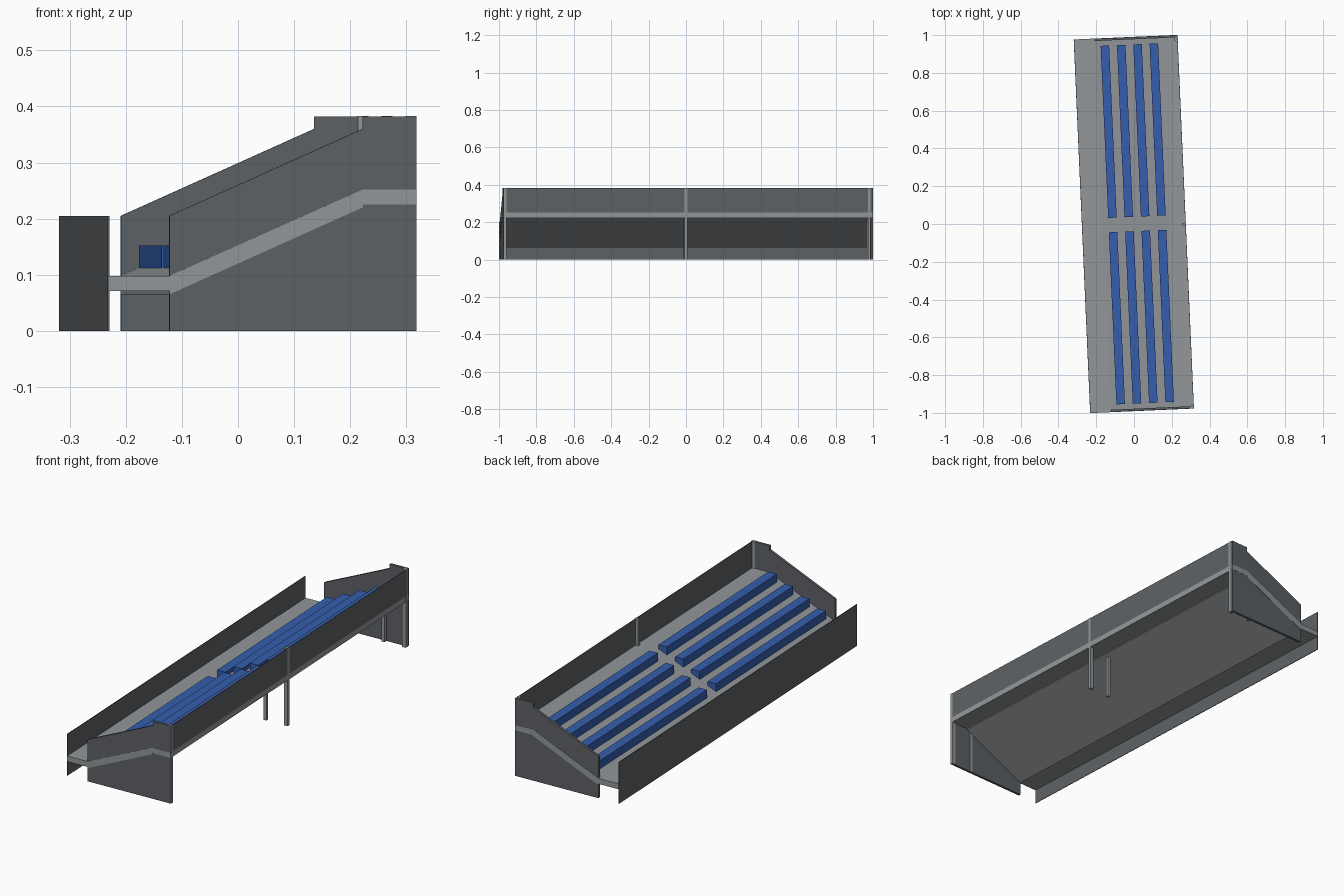
import bpy
import bmesh
from math import radians
from mathutils import Matrix

cube = bpy.data.objects.get("Cube")
if cube:
    bpy.data.objects.remove(cube, do_unlink=True)

TURN = Matrix.Rotation(radians(2.52), 4, 'Z')
HX, HY = 0.274, 0.989      # half depth and half length of the stand
FOOT, CREST = -0.166, 0.179  # where the slope starts and ends


def material(name, rgb):
    mat = bpy.data.materials.new(name)
    mat.use_nodes = True
    mat.diffuse_color = (*rgb, 1)
    mat.node_tree.nodes["Principled BSDF"].inputs["Base Color"].default_value = (*rgb, 1)
    return mat


concrete = material("light concrete", (0.29, 0.31, 0.32))
cladding = material("dark cladding", (0.11, 0.12, 0.13))
blue = material("seat blue", (0.035, 0.11, 0.42))


def extrude(name, profile, y0, y1, mat):
    """Sweep an x-z profile along the length of the stand."""
    bm = bmesh.new()
    face = bm.faces.new([bm.verts.new((x, y0, z)) for x, z in profile])
    ext = bmesh.ops.extrude_face_region(bm, geom=[face])
    verts = [v for v in ext["geom"] if isinstance(v, bmesh.types.BMVert)]
    bmesh.ops.translate(bm, verts=verts, vec=(0, y1 - y0, 0))
    bmesh.ops.recalc_face_normals(bm, faces=bm.faces)
    bm.transform(TURN)
    mesh = bpy.data.meshes.new(name)
    bm.to_mesh(mesh)
    bm.free()
    mesh.materials.append(mat)
    obj = bpy.data.objects.new(name, mesh)
    bpy.context.collection.objects.link(obj)
    return obj


def box(name, x0, x1, y0, y1, z0, z1, mat):
    return extrude(name, [(x0, z0), (x1, z0), (x1, z1), (x0, z1)], y0, y1, mat)


# Stepped floor: front walkway, slope and rear walkway
extrude("floor_slab", [
    (-HX, 0.071), (FOOT, 0.071), (FOOT, 0.065), (CREST, 0.22), (CREST, 0.225),
    (HX, 0.225), (HX, 0.252), (CREST, 0.252), (FOOT, 0.098), (-HX, 0.098),
], -HY - 0.001, HY + 0.001, concrete)

# Long walls
box("front_wall", -HX - 0.002, -HX + 0.001, -HY, HY, 0, 0.205, cladding)
box("back_wall", HX - 0.003, HX, -HY, HY, 0.252, 0.382, cladding)

# End panels
panel = [(FOOT, 0), (HX, 0), (HX, 0.382), (CREST, 0.382), (CREST, 0.36), (FOOT, 0.205)]
for side, name in ((-1, "right_end_panel"), (1, "left_end_panel")):
    extrude(name, panel, side * HY, side * (HY - 0.012), cladding)

# Benches: four rows on each side of the central aisle
for row in range(4):
    x = -0.135 + row * 0.0865
    z = 0.112 + row * 0.0387
    for side, name in ((-1, "right_bench"), (1, "left_bench")):
        box(f"{name}_{row + 1}", x, x + 0.045, side * 0.038, side * 0.95,
            z, z + 0.04, blue)

# Support posts in pairs: tall ones at the back, short ones under the slope
for i, y in enumerate((-0.981, -0.012, 0.969)):
    box(f"tall_post_{i + 1}", 0.256, HX + 0.001, y - 0.007, y + 0.007, 0, 0.383, concrete)
    box(f"short_post_{i + 1}", 0.147, 0.163, y - 0.007, y + 0.007, 0, 0.215, concrete)
